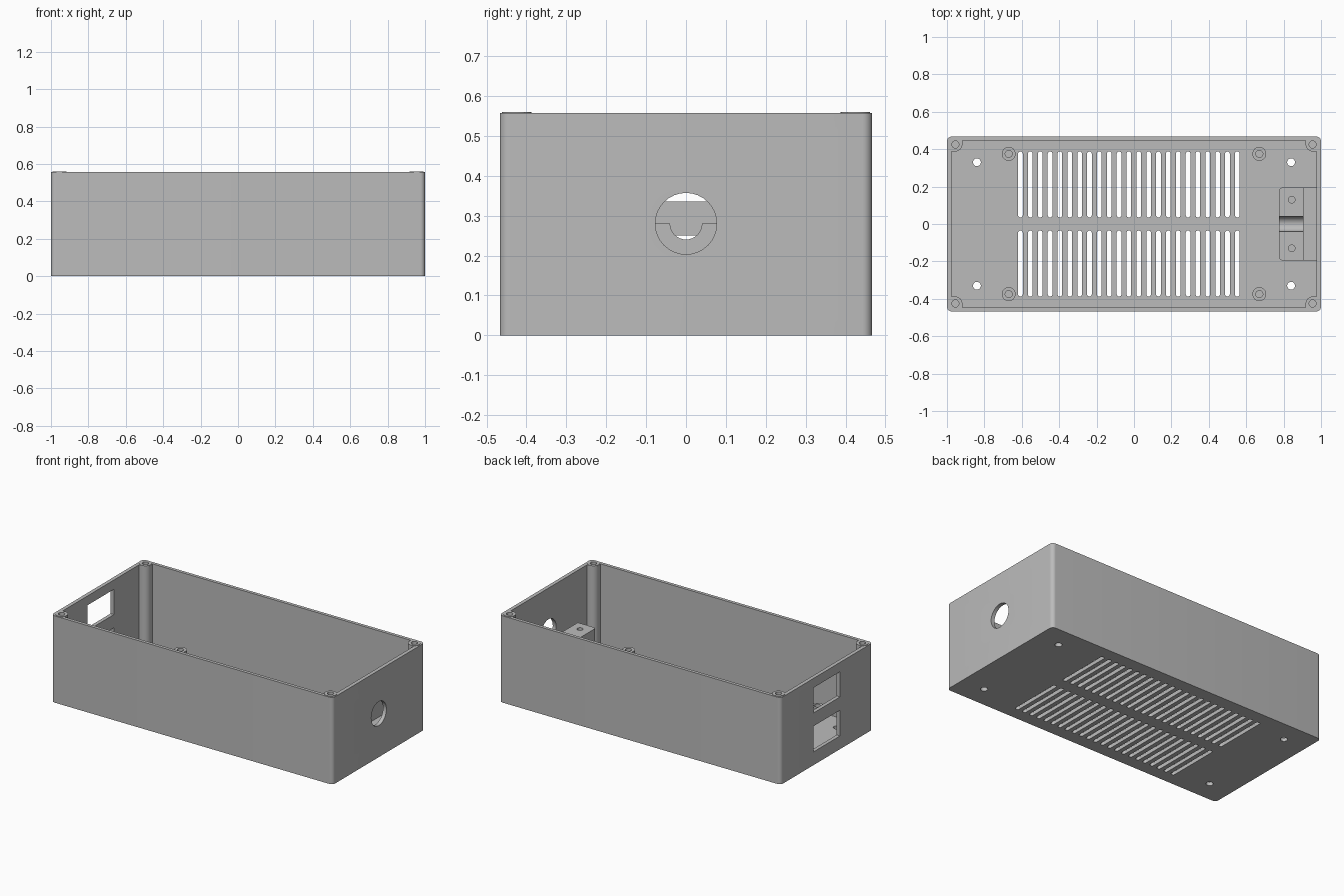
import bpy, bmesh
from math import pi, cos, sin
from mathutils import Matrix

if "Cube" in bpy.data.objects:
    bpy.data.objects.remove(bpy.data.objects["Cube"])

grey = bpy.data.materials.new("plain grey")
grey.use_nodes = True
colour = (0.5, 0.5, 0.5, 1)
grey.diffuse_color = colour
grey.node_tree.nodes["Principled BSDF"].inputs["Base Color"].default_value = colour

HX, HY, TOP, RIM = 1.0, 0.467, 0.56, 0.557
INX, INY, FLOOR = 0.976, 0.446, 0.022
POST_X, POST_Y, POST_R = 0.955, 0.425, 0.037
CORNERS = [(1, 1), (-1, 1), (-1, -1), (1, -1)]


def arc(cx, cy, r, start, end, steps=8):
    return [(cx + r * cos(start + (end - start) * i / steps),
             cy + r * sin(start + (end - start) * i / steps)) for i in range(steps + 1)]


def rounded(x0, x1, y0, y1, r):
    pts = []
    for i, (cx, cy) in enumerate([(x1 - r, y1 - r), (x0 + r, y1 - r), (x0 + r, y0 + r), (x1 - r, y0 + r)]):
        pts += arc(cx, cy, r, i * pi / 2, (i + 1) * pi / 2)
    return pts


def circle(cx, cy, r):
    return arc(cx, cy, r, 0, 2 * pi, 32)[:-1]


def prism(bm, outline, z0, z1, matrix=Matrix()):
    """Extrude a flat outline between two heights, then place it."""
    low = [bm.verts.new(matrix @ Matrix.Translation((x, y, z0)).to_translation()) for x, y in outline]
    high = [bm.verts.new(matrix @ Matrix.Translation((x, y, z1)).to_translation()) for x, y in outline]
    bm.faces.new(low[::-1])
    bm.faces.new(high)
    for i in range(len(low)):
        j = (i + 1) % len(low)
        bm.faces.new((low[i], low[j], high[j], high[i]))


def make(name, prisms):
    bm = bmesh.new()
    for p in prisms:
        prism(bm, *p)
    bmesh.ops.recalc_face_normals(bm, faces=bm.faces)
    mesh = bpy.data.meshes.new(name)
    bm.to_mesh(mesh)
    bm.free()
    mesh.materials.append(grey)
    obj = bpy.data.objects.new(name, mesh)
    bpy.context.collection.objects.link(obj)
    return obj


def cut(obj, prisms):
    """Subtract prisms from an object and keep the result as its mesh."""
    cutter = make("cutter", prisms)
    cutter.hide_render = True
    mod = obj.modifiers.new("cut", "BOOLEAN")
    mod.operation, mod.solver, mod.object = "DIFFERENCE", "EXACT", cutter
    bpy.context.view_layer.update()
    result = bpy.data.meshes.new_from_object(obj.evaluated_get(bpy.context.evaluated_depsgraph_get()))
    obj.modifiers.clear()
    obj.data = result
    bpy.data.objects.remove(cutter)


def smooth(obj):
    bpy.ops.object.select_all(action="DESELECT")
    obj.select_set(True)
    bpy.context.view_layer.objects.active = obj
    bpy.ops.object.shade_smooth_by_angle(angle=pi / 6)


# Open tray; the cavity leaves a rounded screw post in each corner
shell = make("enclosure_shell", [(rounded(-HX, HX, -HY, HY, 0.025), 0, RIM)])
corner = [(INX, POST_Y - POST_R)] + arc(POST_X, POST_Y, POST_R, -pi / 2, -pi, 12) + [(POST_X - POST_R, INY)]
cavity = []
for sx, sy in CORNERS:
    pts = [(sx * x, sy * y) for x, y in corner]
    cavity += pts if sx * sy > 0 else pts[::-1]
cut(shell, [(cavity, FLOOR, 0.7)])

# Prisms extruded along x: local x, y, z become y, z, x
along_x = Matrix(((0, 0, 1, 0), (1, 0, 0, 0), (0, 1, 0, 0), (0, 0, 0, 1)))

# Vent slots, floor holes, post holes, two side windows and the cable hole
holes = []
for i in range(23):
    x = -0.607 + i * 0.0527
    for y0, y1 in [(0.035, 0.388), (-0.388, -0.035)]:
        holes.append((rounded(x - 0.0125, x + 0.0125, y0, y1, 0.0124), -0.1, 0.1))
for sx, sy in CORNERS:
    holes.append((circle(sx * 0.84, sy * 0.33, 0.021), -0.1, 0.1))
    holes.append((circle(sx * POST_X, sy * POST_Y, 0.019), 0.25, 0.7))
for z0, z1 in [(0.085, 0.25), (0.335, 0.497)]:
    holes.append(([(-0.135, z0), (0.135, z0), (0.135, z1), (-0.135, z1)], -1.1, -0.9, along_x))
holes.append((circle(0, 0.28, 0.077), 0.95, 1.1, along_x))
cut(shell, holes)
smooth(shell)

# Slightly raised collars on the posts, and board standoffs on the floor
for sx, sy in CORNERS:
    place = ("back" if sy > 0 else "front") + ("_left" if sx > 0 else "_right")
    collar = make("post_collar_" + place, [(circle(sx * POST_X, sy * POST_Y, POST_R), RIM - 0.01, TOP)])
    cut(collar, [(circle(sx * POST_X, sy * POST_Y, 0.019), 0.5, 0.6)])
    smooth(collar)
    standoff = make("standoff_" + place, [(circle(sx * 0.67, sy * 0.375, 0.037), FLOOR - 0.005, 0.1)])
    cut(standoff, [(circle(sx * 0.67, sy * 0.375, 0.019), 0.03, 0.2)])
    smooth(standoff)

# Cable clamp block with a half-round groove, screw holes and a lower step at the wall
clamp = make("cable_clamp", [(rounded(0.775, 1.1, -0.195, 0.195, 0.02), FLOOR - 0.005, 0.28)])
cut(clamp, [([(0.905, -0.3), (1.2, -0.3), (1.2, 0.3), (0.905, 0.3)], 0, 0.4)])
cut(clamp, [(circle(0, 0.28, 0.04), 0.7, 1.1, along_x)]
    + [(circle(0.843, y, 0.018), 0.12, 0.4) for y in (-0.13, 0.13)])
smooth(clamp)
make("clamp_step", [([(0.905, -0.195), (INX + 0.005, -0.195), (INX + 0.005, 0.195), (0.905, 0.195)],
                     FLOOR - 0.005, 0.18)])
